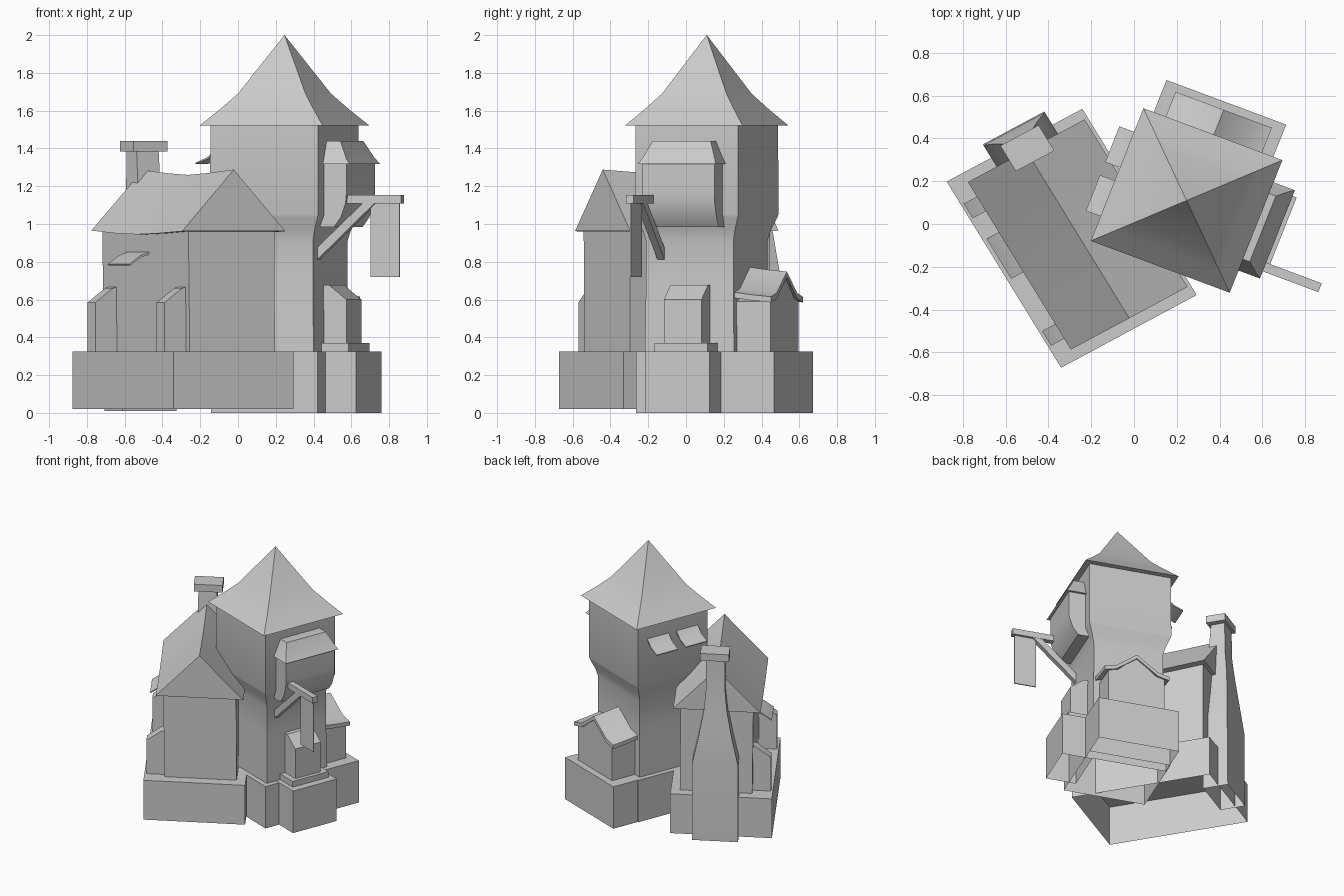
import bpy, bmesh
from math import radians
from mathutils import Vector

# Plan frames: (origin, axis a, axis b) for the two rotated buildings
TOWER = (Vector((0.246, 0.110)), Vector((0.938, -0.350)), Vector((0.369, 0.930)))
HOUSE = (Vector((-0.263, -0.049)), Vector((0.881, 0.473)), Vector((-0.5235, 0.852)))
BASE = (Vector((-0.292, -0.066)), HOUSE[1], HOUSE[2])


def place(frame, p):
    q = frame[0] + frame[1] * p[0] + frame[2] * p[1]
    return (q.x, q.y, p[2])


def loft(name, frame, rings, cap_start=True, cap_end=True):
    """Skin a list of equal-length closed rings given in local coordinates."""
    bm = bmesh.new()
    vs = [[bm.verts.new(place(frame, p)) for p in r] for r in rings]
    n = len(vs[0])
    for r, s in zip(vs, vs[1:]):
        for i in range(n):
            j = (i + 1) % n
            bm.faces.new((r[i], r[j], s[j], s[i]))
    if cap_start:
        bm.faces.new(vs[0][::-1])
    if cap_end:
        bm.faces.new(vs[-1])
    bmesh.ops.remove_doubles(bm, verts=bm.verts, dist=1e-5)
    bmesh.ops.recalc_face_normals(bm, faces=bm.faces)
    me = bpy.data.meshes.new(name)
    bm.to_mesh(me)
    bm.free()
    # gentle bends shade smooth, corners stay sharp
    me.shade_smooth()
    me.set_sharp_from_angle(angle=radians(35))
    ob = bpy.data.objects.new(name, me)
    bpy.context.collection.objects.link(ob)
    return ob


def rect(a0, a1, b0, b1, z):
    return [(a0, b0, z), (a1, b0, z), (a1, b1, z), (a0, b1, z)]


def box(name, frame, a0, a1, b0, b1, z0, z1, bottom=True):
    return loft(name, frame, [rect(a0, a1, b0, b1, z0), rect(a0, a1, b0, b1, z1)], bottom)


def along_b(name, frame, profile, b0, b1):
    """Extrude an (a, z) profile along the frame's b axis."""
    return loft(name, frame, [[(a, b, z) for a, z in profile] for b in (b0, b1)])


# ---- House ----
box("house_foundation", BASE, -0.36, 0.36, -0.512, 0.51, 0.02, 0.325, False)
loft("house_walls", HOUSE, [rect(-0.25, 0.262, -0.435, 0.435, 0.325),
                            rect(-0.258, 0.258, -0.435, 0.435, 0.965)])
# sagging gable roof
loft("house_roof", HOUSE, [[(-0.31, v, e), (0.31, v, e), (0, v, r)] for v, e, r in
     ((-0.46, 0.962, 1.288), (-0.2, 0.95, 1.27), (0, 0.945, 1.26),
      (0.2, 0.95, 1.268), (0.46, 0.965, 1.285))])
# buttresses on the left wall
for i, v in enumerate((-0.36, 0.34)):
    along_b("buttress_%d" % i, HOUSE,
            [(-0.38, 0.325), (-0.22, 0.325), (-0.22, 0.675), (-0.275, 0.66), (-0.38, 0.585)],
            v - 0.04, v + 0.04)
# window awning on the left wall
along_b("house_awning", HOUSE, [(-0.25, 0.855), (-0.31, 0.832), (-0.375, 0.787),
                                (-0.37, 0.780), (-0.31, 0.822), (-0.25, 0.842)], -0.035, 0.185)
# chimney with shoulders and cap
rings = []
for z, hw, b0, b1 in ((0.01, 0.163, 0.40, 0.582), (0.60, 0.163, 0.40, 0.577), (0.80, 0.118, 0.395, 0.56),
                      (1.0, 0.082, 0.395, 0.54), (1.15, 0.068, 0.40, 0.525), (1.39, 0.066, 0.42, 0.52)):
    rings.append(rect(-hw + 0.005, hw + 0.005, b0, b1, z))
loft("chimney", HOUSE, rings, False)
box("chimney_cap", HOUSE, -0.092, 0.112, 0.398, 0.538, 1.385, 1.44)

# ---- Tower ----
HA, HB = 0.3465, 0.3335


def square(s, z):
    return rect(-s * HA, s * HA, -s * HB, s * HB, z)


loft("tower_foundation", TOWER, [square(0.87, 0), square(0.87, 0.325)], False)
loft("tower_body", TOWER, [square(s, z) for s, z in
     ((0.76, 0.32), (0.745, 0.7), (0.745, 0.91), (0.785, 0.965), (0.865, 1.035), (0.88, 1.05), (0.875, 1.54))])
# flared pyramid roof
loft("tower_roof", TOWER, [square(s, z) for s, z in
     ((1, 1.522), (0.95, 1.54), (0.75, 1.612), (0.55, 1.69), (0.001, 2.0))])
# two awnings on the left face
for i, b in enumerate((-0.12, 0.125)):
    along_b("tower_awning_%d" % i, TOWER, [(-0.295, 1.415), (-0.35, 1.355), (-0.42, 1.325),
                                           (-0.42, 1.318), (-0.35, 1.345), (-0.295, 1.40)],
            b - 0.09, b + 0.09)

# lower bay on the right face
box("bay_foundation", TOWER, 0.25, 0.473, -0.175, 0.193, 0, 0.326, False)
box("bay_step", TOWER, 0.22, 0.417, -0.14, 0.16, 0.325, 0.37)
along_b("bay_block", TOWER, [(0.22, 0.37), (0.388, 0.37), (0.388, 0.60), (0.29, 0.677), (0.22, 0.68)],
        -0.098, 0.116)

# oriel on the right face
along_b("oriel_body", TOWER, [(0.22, 0.983), (0.36, 0.983), (0.398, 1.035), (0.425, 1.11),
                              (0.43, 1.16), (0.43, 1.33), (0.22, 1.33)], -0.205, 0.205)
loft("oriel_roof", TOWER, [rect(0.25, 0.453, -0.222, 0.222, 1.318),
                           rect(0.25, 0.428, -0.205, 0.205, 1.35),
                           rect(0.25, 0.38, -0.165, 0.165, 1.44)])

# hanging board on a braced arm
box("board_arm", TOWER, 0.28, 0.73, -0.186, -0.142, 1.108, 1.153)
along_b("board_brace", TOWER, [(0.245, 0.80), (0.245, 0.865), (0.53, 1.125), (0.58, 1.11)], -0.184, -0.144)
box("hanging_board", TOWER, 0.553, 0.714, -0.168, -0.16, 0.72, 1.115)

# back porch with flared gable roof
box("porch_foundation", TOWER, -0.295, 0.302, 0.2, 0.495, 0, 0.325, False)
along_b("porch_walls", TOWER, [(-0.205, 0.32), (0.215, 0.32), (0.215, 0.59), (0.145, 0.61),
                               (0.005, 0.73), (-0.135, 0.61), (-0.205, 0.59)], 0.2, 0.445)


def porch_ring(b, dz):
    top = [(-0.235, 0.615), (-0.15, 0.635), (0.005, 0.748), (0.16, 0.635), (0.245, 0.615)]
    low = [(a, z - 0.03) for a, z in top[::-1]]
    return [(a, b, z + dz) for a, z in top + low]


loft("porch_roof", TOWER, [porch_ring(0.2, 0.03), porch_ring(0.35, 0.01), porch_ring(0.458, 0)])
